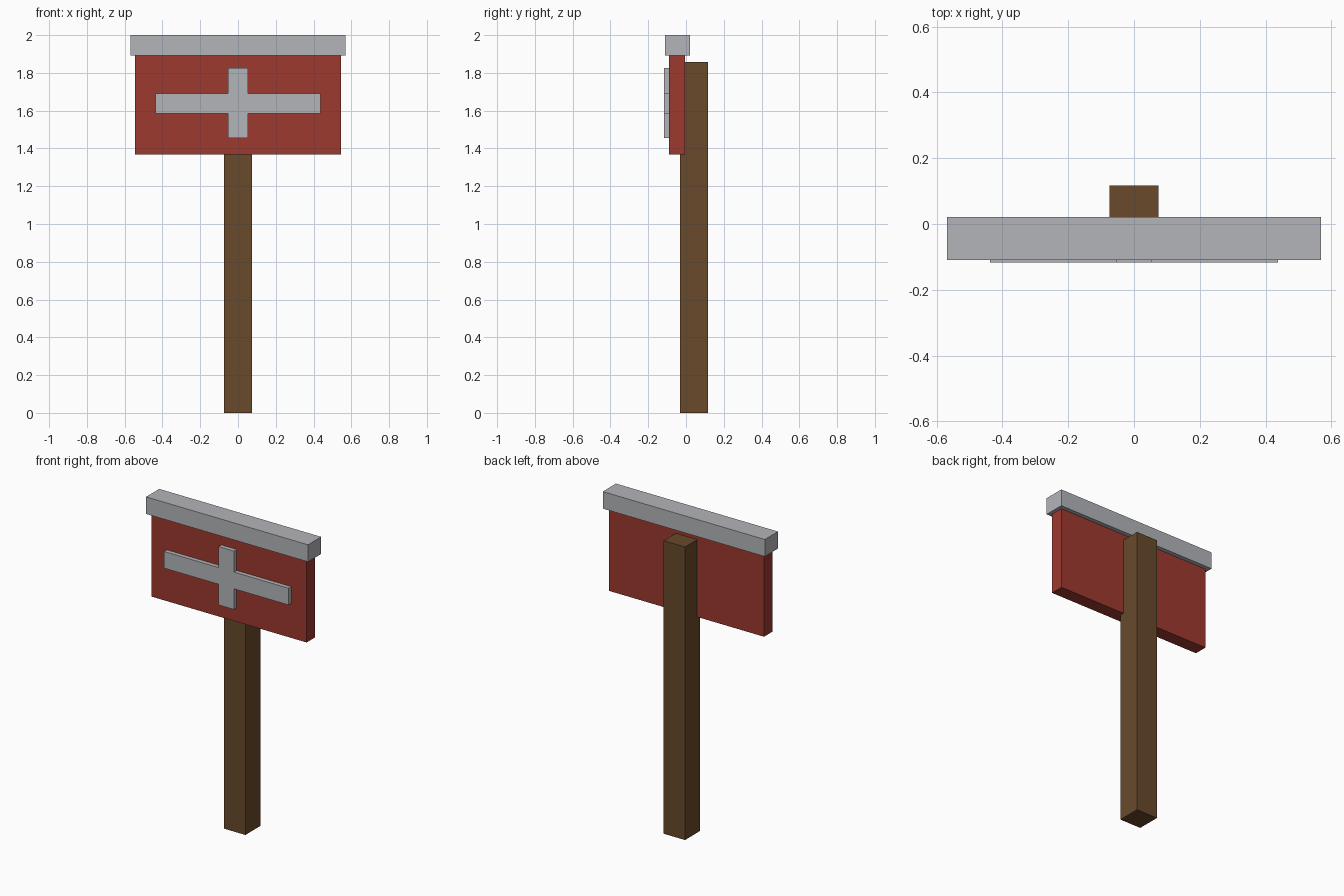
import bpy, bmesh

if "Cube" in bpy.data.objects:
    bpy.data.objects.remove(bpy.data.objects["Cube"])


def material(name, rgb):
    m = bpy.data.materials.new(name)
    m.diffuse_color = (*rgb, 1.0)
    m.use_nodes = True
    m.node_tree.nodes["Principled BSDF"].inputs["Base Color"].default_value = m.diffuse_color
    return m


red = material("red paint", (0.34, 0.041, 0.028))
grey = material("light grey", (0.456, 0.462, 0.485))
brown = material("brown wood", (0.14, 0.067, 0.024))


def extrude_outline(name, outline, y0, y1, mat):
    """Extrude an (x, z) outline from y0 (front) to y1 (back)."""
    bm = bmesh.new()
    face = bm.faces.new([bm.verts.new((x, y0, z)) for x, z in outline])
    ext = bmesh.ops.extrude_face_region(bm, geom=[face], use_keep_orig=True)
    for v in ext["geom"]:
        if isinstance(v, bmesh.types.BMVert):
            v.co.y = y1
    bmesh.ops.recalc_face_normals(bm, faces=bm.faces[:])
    mesh = bpy.data.meshes.new(name)
    bm.to_mesh(mesh)
    bm.free()
    mesh.materials.append(mat)
    obj = bpy.data.objects.new(name, mesh)
    bpy.context.collection.objects.link(obj)
    return obj


def box(name, half_x, y0, y1, z0, z1, mat):
    outline = [(-half_x, z0), (half_x, z0), (half_x, z1), (-half_x, z1)]
    return extrude_outline(name, outline, y0, y1, mat)


# Square post behind the board
box("post", 0.075, -0.033, 0.117, 0.0, 1.857, brown)

# Sign board and the cap rail along its top
box("board", 0.544, -0.09, -0.005, 1.367, 1.892, red)
box("cap_rail", 0.568, -0.11, 0.022, 1.892, 2.0, grey)

# Raised cross on the front of the board
w, a = 0.054, 0.437                          # half widths of upright and arm
b, l, h, t = 1.455, 1.586, 1.692, 1.825      # bottom, arm low, arm high, top
right = [(w, b), (w, l), (a, l), (a, h), (w, h), (w, t)]
left = [(-x, z) for x, z in reversed(right)]
extrude_outline("cross", right + left, -0.117, -0.09, grey)
